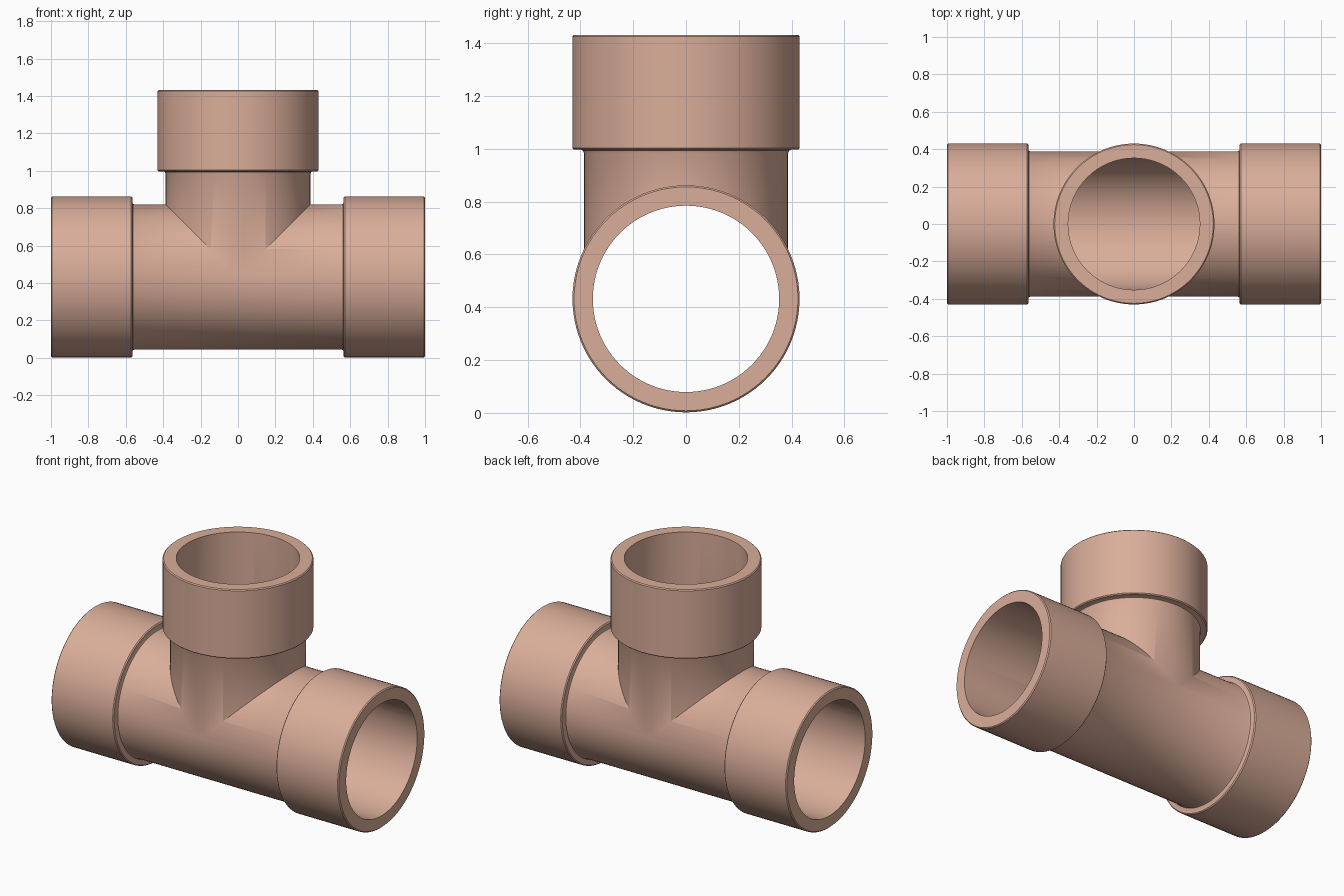
import bpy, bmesh, math
from mathutils import Matrix

if "Cube" in bpy.data.objects:
    bpy.data.objects.remove(bpy.data.objects["Cube"])

CZ = 0.432        # height of the run axis
SEG = 96
R_SOCKET, R_BODY, R_BORE = 0.43, 0.388, 0.353
X_SOCKET, END, B = 0.565, 1.0, 0.006

clay = bpy.data.materials.new("terracotta_plastic")
clay.diffuse_color = (0.70, 0.42, 0.32, 1)
clay.use_nodes = True
clay.node_tree.nodes["Principled BSDF"].inputs["Base Color"].default_value = clay.diffuse_color


def turned(name, profile, matrix):
    """Closed solid turned around local z from (radius, height) points."""
    bm = bmesh.new()
    rings = [[bm.verts.new((r * math.cos(2 * math.pi * i / SEG),
                            r * math.sin(2 * math.pi * i / SEG), z))
              for i in range(SEG)] for r, z in profile]
    for a, b in zip(rings, rings[1:]):
        for i in range(SEG):
            j = (i + 1) % SEG
            bm.faces.new((a[i], a[j], b[j], b[i]))
    bm.faces.new(rings[0][::-1])
    bm.faces.new(rings[-1])
    bm.transform(matrix)
    bmesh.ops.recalc_face_normals(bm, faces=bm.faces)
    me = bpy.data.meshes.new(name)
    bm.to_mesh(me)
    bm.free()
    me.materials.append(clay)
    ob = bpy.data.objects.new(name, me)
    bpy.context.collection.objects.link(ob)
    return ob


# One arm, from the body out to the rounded socket mouth
def arm(body):
    return [(body, X_SOCKET - 0.012), (body + 0.004, X_SOCKET - 0.003),
            (body + 0.012, X_SOCKET), (R_SOCKET - B, X_SOCKET),
            (R_SOCKET, X_SOCKET + B), (R_SOCKET, END - B), (R_SOCKET - B, END)]


up = Matrix.Translation((0, 0, CZ))
along = up @ Matrix.Rotation(math.pi / 2, 4, 'Y')
right = arm(R_BODY)
left = [(r, -z) for r, z in reversed(right)]

# Straight run and upright branch, slightly slimmer so the walls never coincide
tee = turned("pipe_tee", left + right, along)
branch = turned("branch_solid", [(R_BODY - 0.001, 0)] + arm(R_BODY - 0.001), up)

# Bores through both arms
run_bore = turned("run_bore", [(R_BORE, -1.2), (R_BORE, 1.2)], along)
branch_bore = turned("branch_bore", [(R_BORE - 0.001, 0), (R_BORE - 0.001, 1.2)], up)

for tool, op in ((branch, 'UNION'), (run_bore, 'DIFFERENCE'), (branch_bore, 'DIFFERENCE')):
    mod = tee.modifiers.new(tool.name, 'BOOLEAN')
    mod.object, mod.operation, mod.solver = tool, op, 'EXACT'
    tool.hide_render = True

# Bake the booleans and drop the helpers
bpy.context.view_layer.update()
deps = bpy.context.evaluated_depsgraph_get()
baked = bpy.data.meshes.new_from_object(tee.evaluated_get(deps))
tee.modifiers.clear()
tee.data = baked
for tool in (branch, run_bore, branch_bore):
    bpy.data.objects.remove(tool)

bpy.ops.object.select_all(action='DESELECT')
tee.select_set(True)
bpy.context.view_layer.objects.active = tee
bpy.ops.object.shade_smooth_by_angle(angle=math.radians(30))
